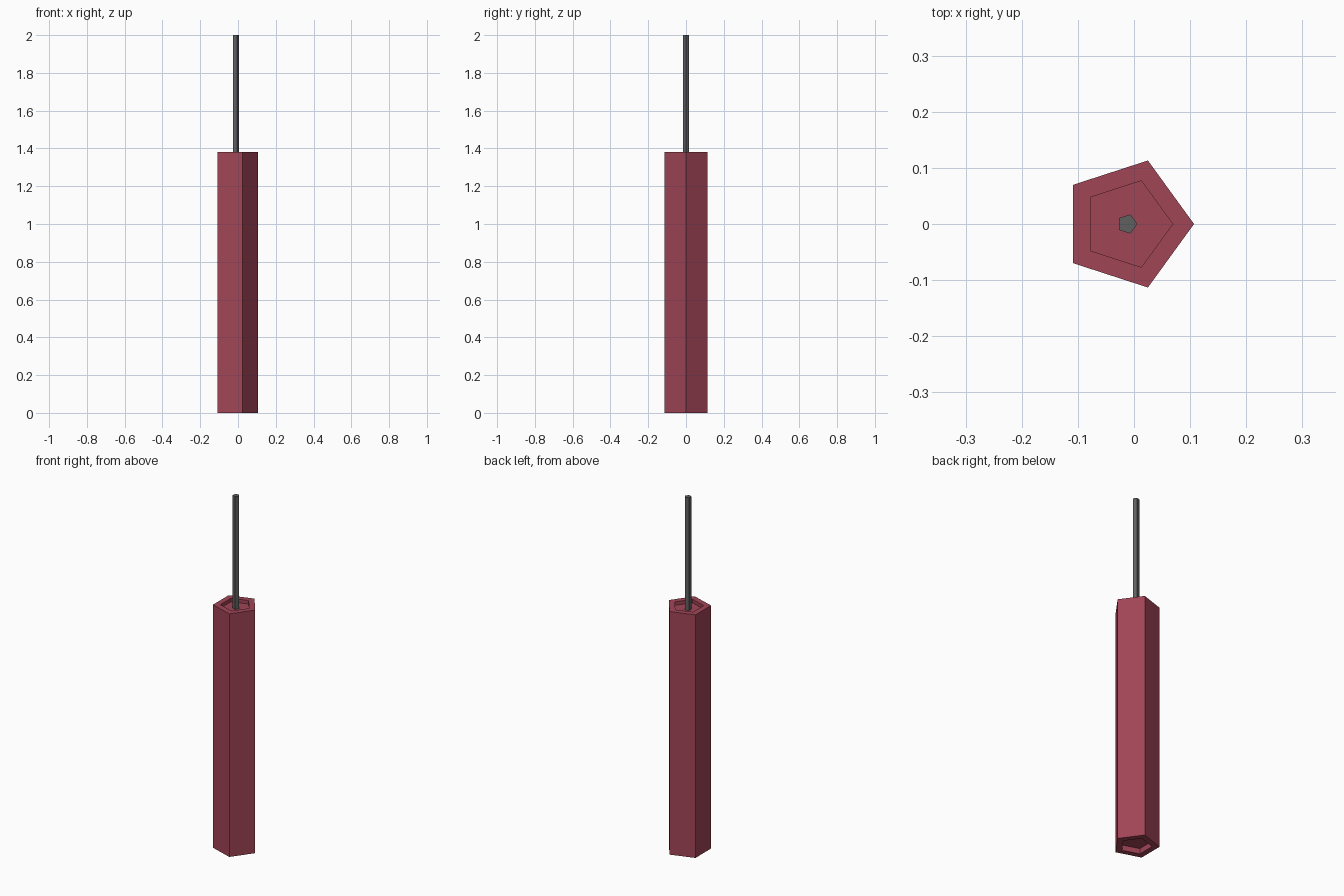
import bpy, bmesh, math

if "Cube" in bpy.data.objects:
    bpy.data.objects.remove(bpy.data.objects["Cube"])

CX = -0.012      # pentagon centre, so the bounds are centred on x = 0
SIDES = 5
HEIGHT = 1.38
TOP_DEPTH, BOTTOM_DEPTH = 0.02, 0.03


def material(name, color):
    m = bpy.data.materials.new(name)
    m.diffuse_color = color
    m.use_nodes = True
    m.node_tree.nodes["Principled BSDF"].inputs["Base Color"].default_value = m.diffuse_color
    return m


def lathe_prism(name, profile, mat):
    """Flat-sided solid from (radius, z) rings, closed at both ends."""
    bm = bmesh.new()
    rings = []
    for r, z in profile:
        angles = [2 * math.pi * i / SIDES for i in range(SIDES)]
        rings.append([bm.verts.new((CX + r * math.cos(a), r * math.sin(a), z)) for a in angles])
    for lower, upper in zip(rings, rings[1:]):
        for i in range(SIDES):
            j = (i + 1) % SIDES
            bm.faces.new((lower[i], lower[j], upper[j], upper[i]))
    bm.faces.new(rings[0][::-1])
    bm.faces.new(rings[-1])
    bmesh.ops.recalc_face_normals(bm, faces=bm.faces)
    mesh = bpy.data.meshes.new(name)
    bm.to_mesh(mesh)
    bm.free()
    mesh.materials.append(mat)
    obj = bpy.data.objects.new(name, mesh)
    bpy.context.collection.objects.link(obj)
    return obj


red = material("red_paper", (0.355, 0.059, 0.094, 1))
dark = material("dark_cord", (0.115, 0.115, 0.115, 1))

# Tube body with a shallow recess in each end
R_OUT, R_IN = 0.119, 0.081
lathe_prism("tube_body", [
    (R_IN, BOTTOM_DEPTH), (R_IN, 0), (R_OUT, 0),
    (R_OUT, HEIGHT), (R_IN, HEIGHT), (R_IN, HEIGHT - TOP_DEPTH)], red)

# Thin fuse standing on the recessed top
lathe_prism("fuse", [(0.018, HEIGHT - TOP_DEPTH), (0.018, 2.0)], dark)
